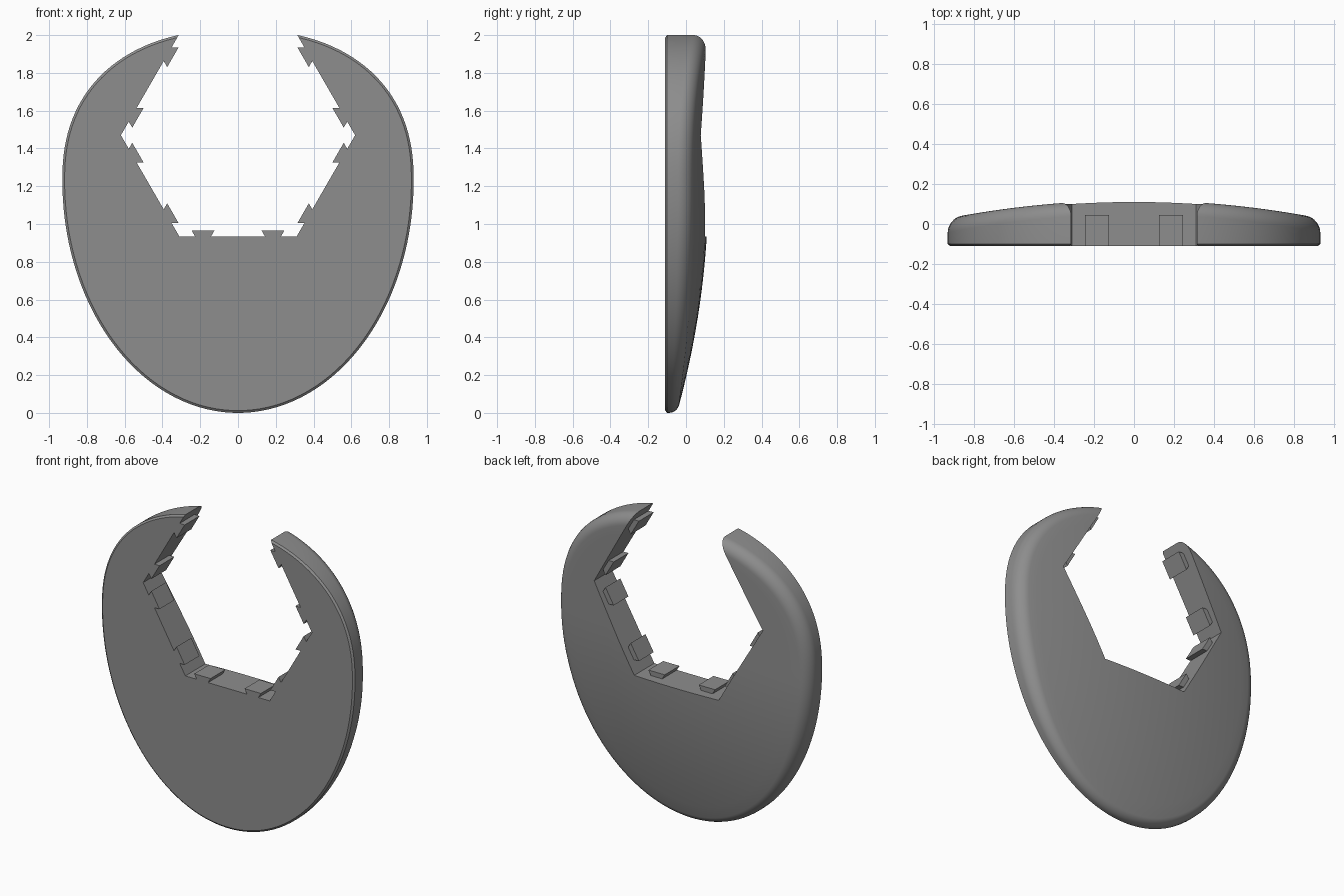
import bpy, bmesh, math
from mathutils import Vector

if "Cube" in bpy.data.objects:
    bpy.data.objects.remove(bpy.data.objects["Cube"])

FRONT = -0.11
HOLE_Z, HOLE_R = 1.47, 0.62
N = 128

grey = bpy.data.materials.new("mid grey")
grey.diffuse_color = (0.27, 0.27, 0.27, 1)
grey.use_nodes = True
grey.node_tree.nodes["Principled BSDF"].inputs["Base Color"].default_value = grey.diffuse_color


def make_object(name, bm):
    bmesh.ops.recalc_face_normals(bm, faces=bm.faces)
    mesh = bpy.data.meshes.new(name)
    bm.to_mesh(mesh)
    bm.free()
    obj = bpy.data.objects.new(name, mesh)
    bpy.context.collection.objects.link(obj)
    mesh.materials.append(grey)
    return obj


def prism(name, points, y0, y1):
    """Extrude an (x, z) polygon along y."""
    bm = bmesh.new()
    face = bm.faces.new([bm.verts.new((x, y0, z)) for x, z in points])
    ext = bmesh.ops.extrude_face_region(bm, geom=[face])["geom"]
    verts = [g for g in ext if isinstance(g, bmesh.types.BMVert)]
    bmesh.ops.translate(bm, verts=verts, vec=(0, y1 - y0, 0))
    return make_object(name, bm)


def outline(t):
    """Egg outline: elliptical below, squarer above."""
    c, s = math.cos(t), math.sin(t)
    e, b = (2 / 2.3, 0.80) if s > 0 else (1, 1.23)
    return Vector((0.93 * math.copysign(abs(c) ** e, c),
                   1.23 + b * math.copysign(abs(s) ** e, s)))


def dome(p):
    """Height of the gently crowned back."""
    return 0.118 - 0.104 * p.x ** 2 - 0.115 * max(0, 1.2 - p.y) ** 2


# Egg-shaped body built from stacked rings
pts = [outline(2 * math.pi * (i + 0.5) / N) for i in range(N)]
normals = []
for i in range(N):
    d = pts[(i + 1) % N] - pts[i - 1]
    normals.append(Vector((-d.y, d.x)).normalized())
radii = [0.04 + 0.03 * min(1, p.y / 0.8) for p in pts]

rings = [[(p + n * 0.012, FRONT) for p, n in zip(pts, normals)],
         [(p, FRONT + 0.01) for p in pts]]
for k in range(9):                      # rounded back edge
    a = k / 8 * math.pi / 2
    ring = []
    for p, n, r in zip(pts, normals, radii):
        q = p + n * r * (1 - math.cos(a))
        ring.append((q, max(dome(q) - r * (1 - math.sin(a)), FRONT + 0.012 + 0.001 * k)))
    rings.append(ring)
centre = Vector((0, 1.2))
inner = [q for q, y in rings[-1]]
for k in range(1, 15):                  # crowned back surface
    s = 1 - k / 15
    ring = [centre + (q - centre) * s for q in inner]
    rings.append([(q, dome(q)) for q in ring])

bm = bmesh.new()
rows = [[bm.verts.new((q.x, y, q.y)) for q, y in ring] for ring in rings]
for lo, hi in zip(rows, rows[1:]):
    for i in range(N):
        j = (i + 1) % N
        bm.faces.new((lo[i], lo[j], hi[j], hi[i]))
bm.faces.new(rows[0])
bm.faces.new(rows[-1])
body = make_object("body", bm)

# Hexagonal opening, open at the top
h = HOLE_R * math.sqrt(3) / 2
cutter = prism("opening_cutter",
               [(-0.31, HOLE_Z - h), (0.31, HOLE_Z - h), (HOLE_R, HOLE_Z),
                (0.31, HOLE_Z + h), (0.31, 2.4), (-0.31, 2.4),
                (-0.31, HOLE_Z + h), (-HOLE_R, HOLE_Z)], -0.5, 0.5)
cutter.hide_render = True
mod = body.modifiers.new("opening", "BOOLEAN")
mod.operation = "DIFFERENCE"
mod.solver = "EXACT"
mod.object = cutter
bpy.context.view_layer.objects.active = body
body.select_set(True)
bpy.ops.object.modifier_apply(modifier=mod.name)
bpy.data.objects.remove(cutter)
bpy.ops.object.shade_smooth_by_angle(angle=math.radians(30))

# Dovetail tabs, two on each of the five hexagon sides
for side, deg in enumerate((150, 210, 270, 330, 30)):
    a = math.radians(deg)
    out = Vector((math.cos(a), math.sin(a)))
    along = Vector((-out.y, out.x))
    for sign in (-1, 1):
        base = Vector((0, HOLE_Z)) + out * h + along * 0.185 * sign
        shape = [base + along * w - out * d for w, d in
                 ((-0.036, -0.01), (0.036, -0.01), (0.06, 0.032), (-0.06, 0.032))]
        prism(f"tab_{side}_{'a' if sign < 0 else 'b'}", shape, FRONT, 0.045)
